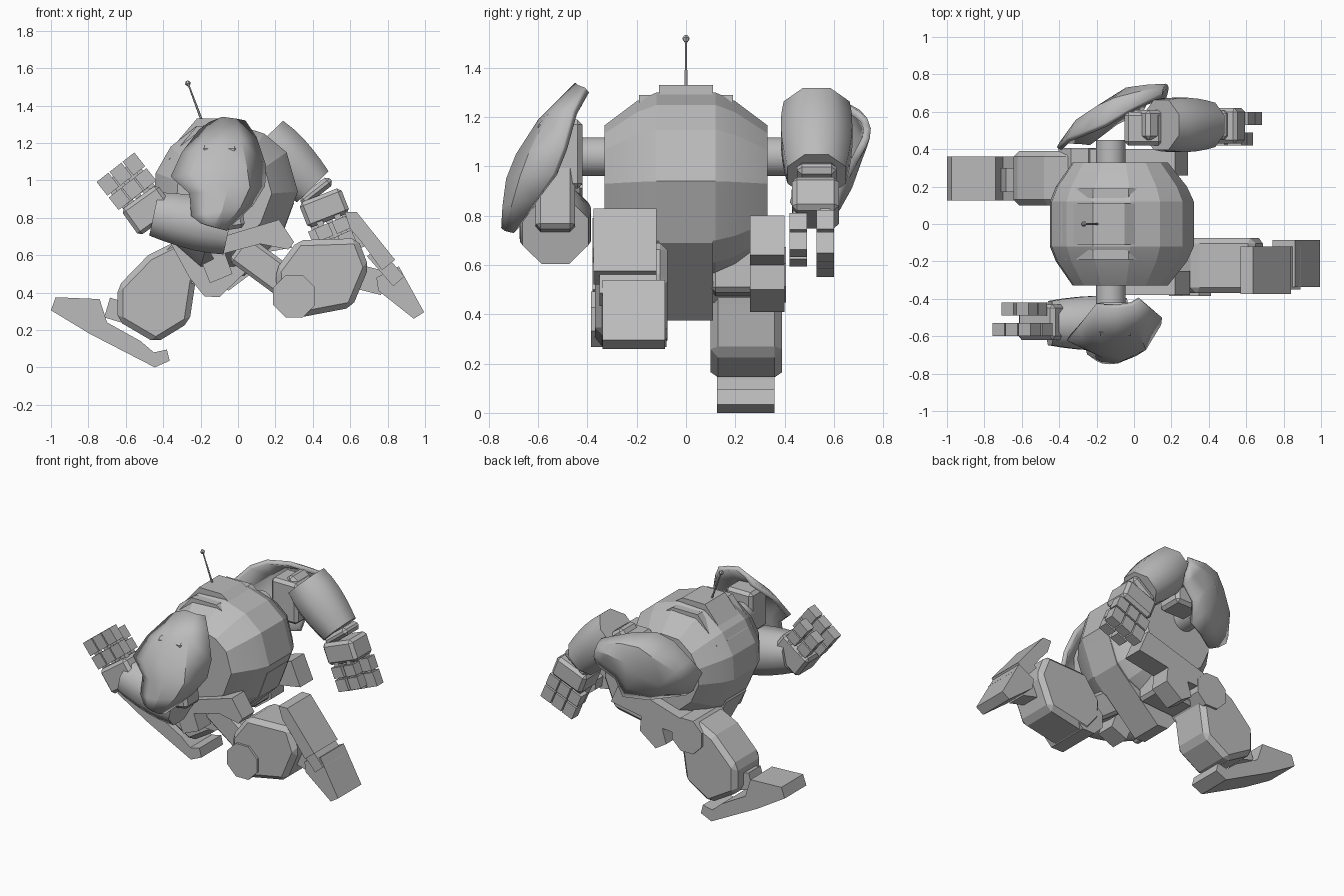
import bpy, bmesh, math
from mathutils import Vector

cube = bpy.data.objects.get("Cube")
if cube:
    bpy.data.objects.remove(cube, do_unlink=True)

grey = bpy.data.materials.new("armour grey")
grey.use_nodes = True
GREY = (0.5, 0.5, 0.5, 1)
grey.diffuse_color = GREY
grey.node_tree.nodes["Principled BSDF"].inputs["Base Color"].default_value = GREY


def finish(name, bm, bevel=0, thick=0, angle=0):
    """Make the object; a smoothing angle of 0 leaves it flat."""
    bmesh.ops.recalc_face_normals(bm, faces=bm.faces)
    mesh = bpy.data.meshes.new(name)
    bm.to_mesh(mesh)
    bm.free()
    mesh.materials.append(grey)
    ob = bpy.data.objects.new(name, mesh)
    bpy.context.collection.objects.link(ob)
    if thick:
        mod = ob.modifiers.new("Thickness", "SOLIDIFY")
        mod.thickness, mod.offset = thick, -1
    if bevel:
        mod = ob.modifiers.new("Chamfer", "BEVEL")
        mod.width, mod.segments = bevel, 1
    if angle:
        bpy.ops.object.select_all(action="DESELECT")
        ob.select_set(True)
        bpy.context.view_layer.objects.active = ob
        bpy.ops.object.shade_smooth_by_angle(angle=math.radians(angle))
    return ob


def loft(name, rings, closed=True, **kw):
    """Join rings of points; closed rings get end caps."""
    bm = bmesh.new()
    rows = [[bm.verts.new(p) for p in ring] for ring in rings]
    n = len(rows[0])
    for a, b in zip(rows, rows[1:]):
        for i in range(n if closed else n - 1):
            j = (i + 1) % n
            bm.faces.new((a[i], a[j], b[j], b[i]))
    if closed:
        bm.faces.new(rows[0])
        bm.faces.new(rows[-1])
    return finish(name, bm, **kw)


def prism(name, outline, y0, y1, bevel=0):
    """Side outline (x, z) extruded from y0 to y1."""
    return loft(name, [[(x, y, z) for x, z in outline] for y in (y0, y1)], bevel=bevel)


def bar(name, p, q, width, y0, y1, bevel=0):
    """Box running from p to q in the side plane."""
    p, q = Vector(p), Vector(q)
    d = (q - p).normalized()
    s = Vector((-d.y, d.x)) * width / 2
    return prism(name, [p + s, q + s, q - s, p - s], y0, y1, bevel)


def barrel(name, p, q, radii, sides=8, angle=0):
    """Turned shape from p to q, with radii evenly spaced along it."""
    p, q = Vector(p), Vector(q)
    d = (q - p).normalized()
    a = d.orthogonal().normalized() if abs(d.y) > 0.9 else Vector((0, 1, 0))
    b = d.cross(a)
    rings = []
    for k, r in enumerate(radii):
        c = p.lerp(q, k / (len(radii) - 1))
        turns = [2 * math.pi * (i + 0.5) / sides for i in range(sides)]
        rings.append([c + (a * math.cos(t) + b * math.sin(t)) * r for t in turns])
    return loft(name, rings, angle=angle)


# Torso: side profile narrowed towards both flanks
profile = [(-0.22, 1.29), (-0.02, 1.30), (0.14, 1.25), (0.26, 1.15), (0.32, 0.94),
           (0.23, 0.7), (0.14, 0.61), (-0.02, 0.54), (-0.2, 0.54), (-0.36, 0.68),
           (-0.45, 0.88), (-0.44, 1.04), (-0.36, 1.18)]
cx, cz = -0.09, 0.91
sections = [(-0.33, 0.66), (-0.2, 0.91), (-0.12, 1), (0.12, 1), (0.2, 0.91), (0.33, 0.66)]
loft("torso", [[(cx + (x - cx) * s, y, cz + (z - cz) * s) for x, z in profile]
               for y, s in sections], angle=15)
prism("top_plate", [(-0.39, 1.13), (-0.22, 1.33), (-0.05, 1.33), (0.08, 1.24)], -0.11, 0.11)
prism("pelvis", [(0.3, 0.88), (0.23, 0.69), (-0.1, 0.375), (-0.18, 0.38),
                 (-0.26, 0.48), (-0.38, 0.7), (-0.3, 0.9)], -0.11, 0.11)
for side in (-1, 1):
    prism("torso_rib", [(-0.37, 1.11), (-0.22, 1.29), (-0.03, 1.29), (0.08, 1.21)],
          side * 0.14, side * 0.19)

# Antenna
barrel("antenna", (-0.19, 0, 1.31), (-0.268, 0, 1.52), (0.007, 0.004), 6)
barrel("antenna_tip", (-0.263, 0, 1.505), (-0.273, 0, 1.532), (0.007, 0.016, 0.007), 6)

# Shoulder pads, rows of: back edge, front edge, ridge depth, edge depth
rows = [((-0.21, 1.27), (0.04, 1.32), 0.45, 0.41), ((-0.3, 1.15), (0.1, 1.23), 0.6, 0.46),
        ((-0.36, 1.02), (0.15, 1.08), 0.69, 0.5), ((-0.26, 0.93), (0.145, 0.97), 0.73, 0.54),
        ((-0.25, 0.81), (0.08, 0.865), 0.745, 0.61), ((-0.2, 0.77), (-0.06, 0.73), 0.75, 0.7)]
pivot = Vector((-0.1, 1.04))


def shoulder_pad(name, side, turn):
    c, s = math.cos(turn), math.sin(turn)
    rings = []
    for k, (back, front, ridge, edge) in enumerate(rows):
        ring = []
        for t, f, lift in ((0, 0.65, 0), (0.22, 0.92, 0.03), (0.5, 1, 0.045), (0.8, 0.7, 0.02), (1, 0, 0)):
            p = Vector(back).lerp(Vector(front), t) - pivot
            if k == 0:
                p.y += lift
            y = side * (edge + (ridge - edge) * f)
            ring.append((pivot.x + p.x * c - p.y * s, y, pivot.y + p.x * s + p.y * c))
        rings.append(ring)
    ob = loft(name, rings, closed=False, thick=0.03, angle=28)
    # Thicken towards the body
    if sum(f.normal.y * f.area for f in ob.data.polygons) * side < 0:
        ob.data.flip_normals()


shoulder_pad("right_shoulder_pad", -1, 0)
shoulder_pad("left_shoulder_pad", 1, math.radians(119))


def arm(label, side, shoulder, top, elbow, wrist, knuckle, tip):
    """Axle, shoulder block, barrel arm, forearm and jointed gripper."""
    def ys(a, b):
        return sorted((side * a, side * b))
    barrel(label + "_axle", (-0.125, side * 0.3, 1.04), (-0.125, side * 0.45, 1.04),
           (0.08, 0.08), 16, 30)
    bar(label + "_shoulder_block", (shoulder[0], shoulder[1] - 0.14),
        (shoulder[0], shoulder[1] + 0.14), 0.2, *ys(0.42, 0.6), bevel=0.02)
    bar(label + "_shoulder_link", shoulder, top, 0.18, *ys(0.45, 0.61), bevel=0.02)
    y = side * 0.53
    barrel(label + "_upper_arm", (top[0], y, top[1]), (elbow[0], y, elbow[1]),
           (0.145, 0.155, 0.157, 0.152, 0.142, 0.128), 8, 46)
    bar(label + "_elbow", elbow, wrist, 0.2, *ys(0.45, 0.61), bevel=0.02)
    bar(label + "_forearm", wrist, knuckle, 0.24, *ys(0.43, 0.62), bevel=0.02)
    k, t = Vector(knuckle), Vector(tip)
    d = (t - k).normalized()
    across = Vector((-d.y, d.x))
    # Three outer fingers and two thumbs, two segments each
    for offsets, y0, y1, reach in (((-0.088, 0, 0.088), 0.53, 0.6, 1), ((-0.05, 0.05), 0.42, 0.49, 0.85)):
        for off in offsets:
            base, end = k + across * off, k.lerp(t, reach) + across * off
            bar(label + "_finger_hinge", base - d * 0.03, end - d * 0.04, 0.035, *ys(y0 + 0.015, y1 - 0.015))
            for a, b in ((0.06, 0.48), (0.54, 1)):
                bar(label + "_finger", base.lerp(end, a), base.lerp(end, b), 0.08, *ys(y0, y1))


arm("right_arm", -1, (-0.1, 1.05), (-0.05, 0.735), (-0.45, 0.82),
    (-0.43, 0.77), (-0.53, 0.91), (-0.655, 1.07))
arm("left_arm", 1, (0.05, 1.1), (0.145, 1.225), (0.4, 0.965),
    (0.435, 0.92), (0.488, 0.785), (0.565, 0.6))

# Right leg, kicked out with the foot raised
prism("right_hip_guard", [(-0.18, 0.67), (0.22, 0.79), (0.3, 0.67), (0.27, 0.63),
                          (0.12, 0.66), (-0.07, 0.61), (-0.03, 0.5), (-0.15, 0.45),
                          (-0.19, 0.55), (-0.13, 0.58)], -0.38, -0.25)
bar("right_thigh", (0, 0.64), (0.3, 0.42), 0.17, -0.31, -0.12, 0.02)
prism("right_shin", [(0.2, 0.52), (0.21, 0.38), (0.305, 0.262), (0.61, 0.32), (0.7, 0.535),
                     (0.64, 0.69), (0.32, 0.68)], -0.37, -0.075, 0.03)
barrel("right_knee_disc", (0.3, -0.385, 0.38), (0.3, -0.08, 0.38), (0.122, 0.122))
bar("right_ankle", (0.58, 0.5), (0.78, 0.45), 0.13, -0.29, -0.16)
prism("right_heel", [(0.57, 0.83), (0.635, 0.83), (0.84, 0.575), (0.77, 0.52),
                     (0.66, 0.67), (0.6, 0.74)], -0.375, -0.12)
bar("right_foot_link", (0.72, 0.62), (0.86, 0.46), 0.08, -0.35, -0.12)
prism("right_toe", [(0.86, 0.54), (0.995, 0.295), (0.94, 0.26), (0.75, 0.41), (0.74, 0.48)],
      -0.338, -0.085)

# Left leg, planted
prism("left_hip_guard", [(0.22, 0.8), (0.29, 0.64), (0.06, 0.6), (0.07, 0.5), (-0.05, 0.41),
                         (-0.13, 0.46), (-0.1, 0.56), (-0.27, 0.55), (-0.25, 0.66)], 0.26, 0.4)
bar("left_thigh", (0.05, 0.58), (-0.3, 0.56), 0.18, 0.1, 0.31, 0.02)
prism("left_shin", [(-0.48, 0.6), (-0.34, 0.67), (-0.2, 0.6), (-0.23, 0.44), (-0.26, 0.24),
                    (-0.44, 0.13), (-0.645, 0.25), (-0.645, 0.43)], 0.1, 0.39, 0.03)
barrel("left_knee_disc", (-0.29, 0.11, 0.56), (-0.29, 0.405, 0.56), (0.122, 0.122))
bar("left_ankle", (-0.5, 0.26), (-0.7, 0.32), 0.11, 0.17, 0.3)
prism("left_foot", [(-0.975, 0.375), (-1, 0.305), (-0.79, 0.178), (-0.445, 0.0), (-0.365, 0.035),
                    (-0.38, 0.095), (-0.45, 0.08), (-0.52, 0.14), (-0.7, 0.24), (-0.74, 0.365)],
      0.125, 0.36)
